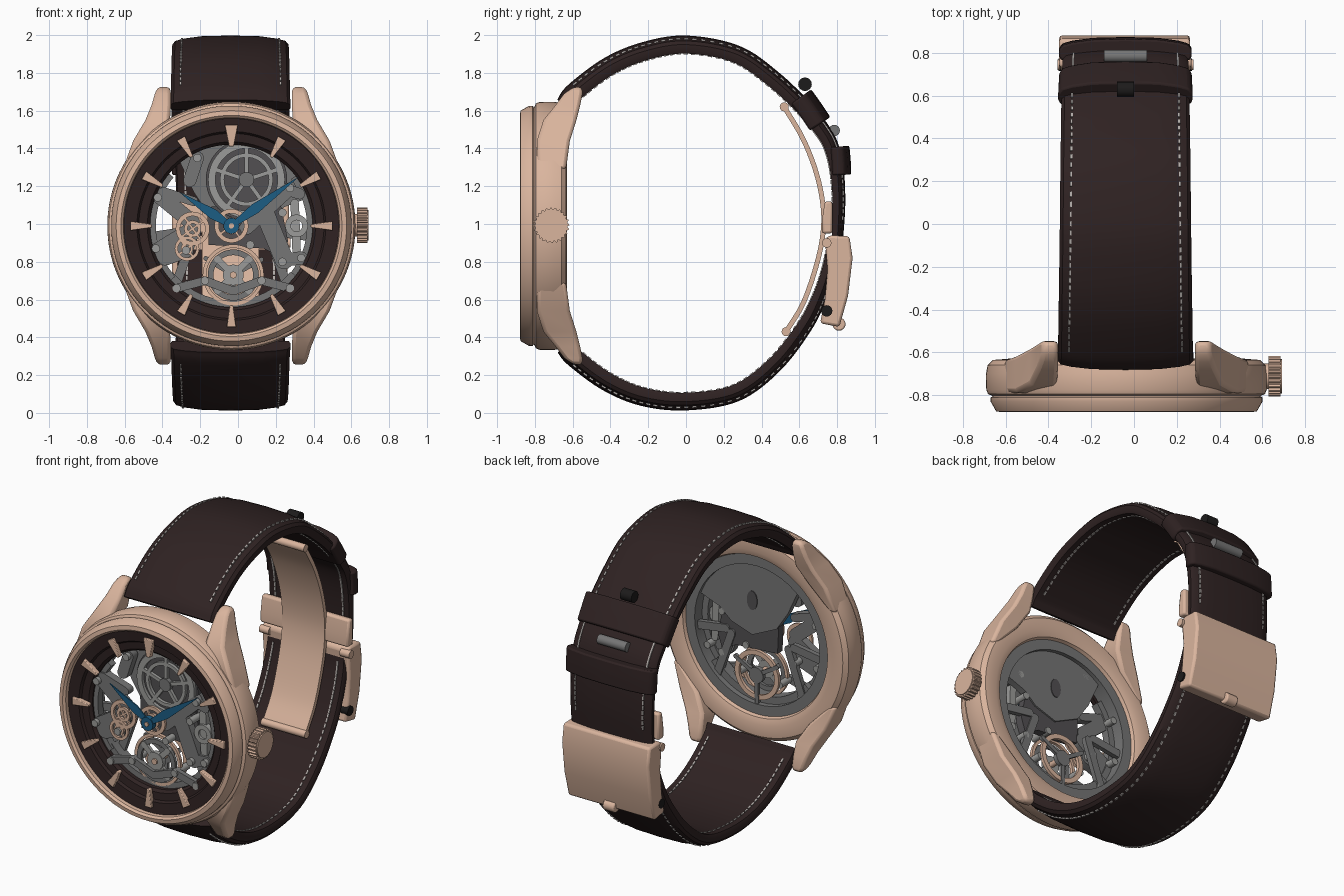
import bpy, bmesh, math
from mathutils import Vector

if "Cube" in bpy.data.objects:
    bpy.data.objects.remove(bpy.data.objects["Cube"])

CX, CZ = -0.035, 0.99          # centre of the watch head
SX = -0.04                     # strap centre line
TAU = math.tau

def material(name, r, g, b):
    m = bpy.data.materials.new(name)
    m.diffuse_color = (r, g, b, 1)
    m.use_nodes = True
    m.node_tree.nodes["Principled BSDF"].inputs["Base Color"].default_value = m.diffuse_color
    return m

GOLD = material("rose_gold", 0.70, 0.46, 0.34)
LEATHER = material("dark_brown_leather", 0.028, 0.016, 0.016)
STEEL = material("steel", 0.18, 0.18, 0.18)
DARK = material("dark_steel", 0.085, 0.08, 0.085)
LIGHT = material("light_steel", 0.33, 0.33, 0.32)
BLUE = material("blued_steel", 0.012, 0.11, 0.23)
THREAD = material("pale_thread", 0.45, 0.42, 0.40)
BLACK = material("black", 0.012, 0.011, 0.011)

def finish(name, bm, mat, bevel=0):
    bmesh.ops.recalc_face_normals(bm, faces=bm.faces)
    me = bpy.data.meshes.new(name)
    bm.to_mesh(me)
    bm.free()
    me.materials.append(mat)
    ob = bpy.data.objects.new(name, me)
    bpy.context.collection.objects.link(ob)
    if bevel:
        md = ob.modifiers.new("bevel", 'BEVEL')
        md.width, md.segments, md.limit_method = bevel, 2, 'ANGLE'
    return ob

def skin(bm, rings, closed=False):
    """Join equal loops of points into a skin, capped unless closed."""
    vs = [[bm.verts.new(p) for p in r] for r in rings]
    n, k = len(vs), len(vs[0])
    for i in range(n if closed else n - 1):
        a, b = vs[i], vs[(i + 1) % n]
        for j in range(k):
            bm.faces.new((a[j], a[(j + 1) % k], b[(j + 1) % k], b[j]))
    if not closed:
        bm.faces.new(vs[0])
        bm.faces.new(vs[-1])

def lathe(name, prof, mat, u=0, v=0, n=96):
    """Closed (radius, y) profile turned round the y axis at dial position u, v."""
    bm = bmesh.new()
    skin(bm, [[(CX + u + r * math.cos(TAU * i / n), y, CZ + v + r * math.sin(TAU * i / n))
               for r, y in prof] for i in range(n)], True)
    return finish(name, bm, mat)

def ring(name, u, v, r0, r1, y0, y1, mat):
    return lathe(name, [(r0, y0), (r1, y0), (r1, y1), (r0, y1)], mat, u, v, 48)

def plate(name, pts, y0, y1, mat, bevel=0):
    """Flat outline in dial coordinates, extruded in depth."""
    bm = bmesh.new()
    skin(bm, [[(CX + u, y, CZ + v) for u, v in pts] for y in (y0, y1)])
    return finish(name, bm, mat, bevel)

def cross(name, pts, x0, x1, mat, bevel=0):
    """(y, z) outline extruded along x."""
    bm = bmesh.new()
    skin(bm, [[(x, y, z) for y, z in pts] for x in (x0, x1)])
    return finish(name, bm, mat, bevel)

def circle(u, v, r, n=28):
    return [(u + r * math.cos(TAU * i / n), v + r * math.sin(TAU * i / n)) for i in range(n)]

def arc(r, a0, a1, n=20):
    return [(r * math.cos(math.radians(a0 + (a1 - a0) * i / n)),
             r * math.sin(math.radians(a0 + (a1 - a0) * i / n))) for i in range(n + 1)]

def bar(name, p, q, w, y0, y1, mat):
    a = math.atan2(q[1] - p[1], q[0] - p[0])
    pts = []
    for c, s in ((q, -0.5), (p, 0.5)):
        pts += [(c[0] + w / 2 * math.cos(a + math.pi * (s + i / 6)),
                 c[1] + w / 2 * math.sin(a + math.pi * (s + i / 6))) for i in range(7)]
    return plate(name, pts, y0, y1, mat)

def spokes(name, u, v, r, n, w, y0, y1, mat, turn=0.25):
    for i in range(n):
        a = TAU * (i / n + turn)
        bar(name, (u, v), (u + r * math.cos(a), v + r * math.sin(a)), w, y0, y1, mat)

def smooth_path(ctrl, per=8):
    """Points, tangents and outward normals along a rounded (y, z) path."""
    c = [Vector((0, y, z)) for y, z in ctrl]
    c = [2 * c[0] - c[1]] + c + [2 * c[-1] - c[-2]]
    pts = []
    for i in range(1, len(c) - 2):
        a, b, d, e = c[i - 1:i + 3]
        for k in range(per):
            t = k / per
            pts.append(0.5 * (2 * b + (d - a) * t + (2 * a - 5 * b + 4 * d - e) * t * t
                              + (3 * b - a - 3 * d + e) * t ** 3))
    pts.append(c[-2])
    out = []
    for i, p in enumerate(pts):
        t = (pts[min(i + 1, len(pts) - 1)] - pts[max(i - 1, 0)]).normalized()
        nrm = Vector((0, t.z, -t.y))
        if nrm.dot(p - Vector((0, 0, 1))) < 0:
            nrm.negate()
        out.append((p, t, nrm))
    return out

PADDED = [(-0.97, -.5), (-1, -.3), (-1, 0), (-.95, .2), (-.8, .33), (-.5, .46), (0, .5),
          (.5, .46), (.8, .33), (.95, .2), (1, 0), (1, -.3), (0.97, -.5)]
FLAT = [(-1, -.5), (-1, .5), (1, .5), (1, -.5)]

def sweep(name, ctrl, w, t, section, mat, bevel=0):
    """Sweep a section along a path; w and t are (start, end) half width and thickness."""
    path = smooth_path(ctrl)
    bm, rings = bmesh.new(), []
    for i, (p, _, n) in enumerate(path):
        f = i / (len(path) - 1)
        hw, th = w[0] + (w[1] - w[0]) * f, t[0] + (t[1] - t[0]) * f ** 2
        rings.append([p + n * (s * th) + Vector((SX + x * hw, 0, 0)) for x, s in section])
    skin(bm, rings)
    return finish(name, bm, mat, bevel)

# --- case: bezel, body and open back in one turned shape ---
lathe("case", [(.568, -.82), (.572, -.868), (.585, -.88), (.61, -.876), (.636, -.83), (.636, -.812),
               (.626, -.805), (.648, -.795), (.656, -.775), (.657, -.70), (.65, -.66), (.625, -.636),
               (.55, -.63), (.51, -.645), (.50, -.67), (.568, -.69)], GOLD, n=128)

# --- four lugs: (height, inner x, outer x, front y, back y) ---
LUG = [(.30, .53, .575, -.79, -.635), (.45, .39, .52, -.79, -.615), (.56, .325, .455, -.755, -.58),
       (.64, .32, .422, -.69, -.56), (.70, .32, .405, -.645, -.548), (.735, .325, .39, -.595, -.55)]
for sx in (-1, 1):
    for sz in (-1, 1):
        bm = bmesh.new()
        skin(bm, [[(CX + sx * a, f, CZ + sz * v), (CX + sx * b, f, CZ + sz * v),
                   (CX + sx * b, k, CZ + sz * v), (CX + sx * a, k, CZ + sz * v)]
                  for v, a, b, f, k in LUG])
        finish("lug", bm, GOLD, 0.018)

# --- crown ---
cross("crown", [(-.712 + r * math.cos(TAU * i / 96), .993 + r * math.sin(TAU * i / 96))
                for i in range(96) for r in [.094 if i % 4 < 2 else .085]], .63, .685, GOLD)
for nm, r, a, b in (("crown_cap", .08, .68, .692), ("crown_stem", .06, .59, .635)):
    cross(nm, circle(-.712, .993, r), a, b, GOLD)

# --- dial ring, hour markers, hands ---
lathe("dial_ring", [(.569, -.845), (.50, -.838), (.49, -.822), (.445, -.818), (.43, -.80),
                    (.43, -.775), (.569, -.775)], LEATHER)
for h in range(12):
    a, k = TAU * h / 12, (1.4 if h == 0 else 1)
    d, p = Vector((math.sin(a), math.cos(a))), Vector((math.cos(a), -math.sin(a)))
    plate("hour_marker", [d * r + p * s * k for r, s in
          ((.535, -.025), (.535, .025), (.42, .009), (.42, -.009))], -.858, -.825, GOLD, .004)
for nm, tip, y in (("hour_hand", (-.275, .178), -.85), ("minute_hand", (.36, .262), -.862)):
    t = Vector(tip)
    p = Vector((-t.y, t.x)).normalized()
    plate(nm, [-p * .012, t * .35 - p * .028, t, t * .35 + p * .028, p * .012], y, y + .008, BLUE)
plate("hand_hub", circle(0, 0, .042), -.868, -.835, BLUE)
plate("hand_pin", circle(0, 0, .014), -.875, -.76, GOLD)

# --- movement plates ---
ring("movement_ring", 0, 0, .44, .53, -.765, -.665, STEEL)
plate("upper_plate", arc(.46, 20, 128) + [(-.2, .18), (-.12, .06), (.05, -.02), (.2, .03), (.28, .1)],
      -.735, -.69, STEEL)
plate("middle_plate", [(-.13, .1), (.26, .12), (.3, -.08), (.27, -.17), (.17, -.12), (-.12, -.1)],
      -.75, -.70, DARK)
plate("back_oval", [(u * .6 + .05, v) for u, v in circle(0, .2, .06)], -.692, -.685, DARK)

# --- barrel and wheel ---
plate("barrel", circle(.08, .245, .215, 48), -.775, -.735, DARK)
for a, b in ((.165, .203), (.118, .14)):
    ring("barrel_wheel", .08, .245, a, b, -.795, -.77, LIGHT)
spokes("barrel_spoke", .08, .245, .17, 5, .022, -.795, -.77, LIGHT)
plate("barrel_hub", circle(.08, .245, .04), -.803, -.77, STEEL)

# --- left and right bridges ---
for a0, a1 in ((140, 222), (-38, 38)):
    plate("side_band", arc(.445, a0, a1) + arc(.40, a1, a0), -.79, -.74, STEEL)
BARS = [((-.38, .16), (-.21, .02), .085), ((-.39, -.14), (-.21, -.03), .10), ((-.36, .18), (-.2, .13), .05),
        ((-.35, -.17), (-.24, -.13), .08), ((.08, -.01), (.30, .19), .075), ((.18, .06), (.28, -.18), .10),
        ((.28, -.18), (.37, -.17), .07), ((.30, .19), (.36, .17), .06), ((-.18, .36), (-.22, .24), .07)]
for p, q, w in BARS:
    bar("side_bridge", p, q, w, -.80, -.75, STEEL)
bar("winding_column", (.335, .12), (.345, -.13), .045, -.785, -.73, LIGHT)
ring("winding_wheel", .345, .0, .03, .06, -.80, -.76, LIGHT)

# --- gold wheel train ---
for u, v, r in ((0, 0, .09), (-.205, -.015, .09), (-.235, -.12, .065)):
    ring("train_wheel", u, v, r * .74, r, -.815, -.80, GOLD)
    ring("train_wheel_inner", u, v, r * .3, r * .5, -.815, -.80, GOLD)
    spokes("train_spoke", u, v, r * .8, 4, .012, -.812, -.80, GOLD, .1)

# --- balance cage, seen from front and back ---
ring("balance_gold_rim", .01, -.26, .143, .162, -.775, -.755, GOLD)
ring("balance_rim", .01, -.26, .105, .135, -.79, -.77, STEEL)
spokes("balance_spoke", .01, -.26, .12, 4, .035, -.795, -.775, LIGHT, .125)
plate("balance_hub", circle(.01, -.26, .055), -.80, -.77, LIGHT)
plate("balance_pivot", circle(.01, -.26, .018), -.81, -.68, GOLD)
ring("cage_back_rim", .01, -.26, .125, .155, -.695, -.675, GOLD)
spokes("cage_back_arm", .01, -.26, .17, 3, .025, -.69, -.67, STEEL, .08)
plate("cage_back_hub", circle(.01, -.26, .05), -.695, -.668, STEEL)

# --- lower bridge and back arms ---
LOW = [(-.29, -.33), (-.14, -.29), (.01, -.345), (.16, -.29), (.31, -.33)]
for p, q in zip(LOW, LOW[1:]):
    bar("lower_bridge", p, q, .045, -.815, -.785, STEEL)
plate("lower_plate", arc(.445, 218, 322) + arc(.395, 322, 218), -.775, -.70, STEEL)
for s in (-1, 1):
    bar("back_arm", (s * .2, -.05), (s * .3, -.33), .05, -.72, -.69, STEEL)
    bar("back_arm", (s * .24, -.03), (s * .44, -.06), .05, -.72, -.69, STEEL)
SCREWS = [(-.39, .15), (-.4, -.12), (-.24, -.13), (.27, .07), (.31, .2), (.1, -.1), (.27, -.19),
          (.37, -.17), (-.29, -.33), (.31, -.33), (-.14, -.29), (.16, -.29), (-.18, .36)]
for u, v in SCREWS:
    plate("screw", circle(u, v, .022, 16), -.825, -.69, LIGHT)

# --- strap halves with stitching ---
UPPER = [(-.64, 1.63), (-.59, 1.70), (-.41, 1.835), (-.22, 1.915), (0, 1.95), (.265, 1.90), (.46, 1.77),
         (.63, 1.61), (.72, 1.50), (.77, 1.41), (.80, 1.28), (.81, 1.1), (.80, .90)]
LOWER = [(-.64, .35), (-.59, .29), (-.42, .165), (-.23, .085), (0, .06), (.265, .105), (.47, .255),
         (.63, .46), (.71, .62), (.76, .78), (.775, .90)]
for nm, ctrl, w1 in (("upper_strap", UPPER, .285), ("lower_strap", LOWER, .275)):
    sweep(nm, ctrl, (.318, w1), (.10, .06), PADDED, LEATHER)
    path, bm = smooth_path(ctrl, 6), bmesh.new()
    for i, (p, t, n) in enumerate(path[7:-4]):
        f = (i + 7) / (len(path) - 1)
        x, th = .268 + (w1 - .318) * f, .10 - .04 * f ** 2
        for s in (-1, 1):
            for h in (.32 * th, -.5 * th):
                c = p + n * h + Vector((SX + s * x, 0, 0))
                skin(bm, [[c + t * e + n * b + Vector((a, 0, 0)) for a, b in
                           ((-.005, -.005), (.005, -.005), (.005, .005), (-.005, .005))]
                          for e in (-.012, .012)])
    finish(nm + "_stitches", bm, THREAD)

# --- strap keepers, tongue and slot ---
sweep("large_keeper", [(.61, 1.675), (.66, 1.605), (.71, 1.53)], (.315, .31), (.13, .13), PADDED, LEATHER, .01)
sweep("small_keeper", [(.815, 1.41), (.822, 1.335), (.825, 1.26)], (.31, .31), (.10, .10), PADDED, LEATHER, .01)
cross("tongue_end", circle(.63, 1.74, .036, 16), -.08, .0, BLACK)
cross("buckle_bar", circle(.785, 1.495, .03, 16), -.14, .06, STEEL)

# --- folding clasp ---
BLADE = [(.52, 1.62), (.62, 1.45), (.69, 1.27), (.725, 1.1), (.725, .95), (.69, .78), (.62, .58), (.53, .43)]
sweep("clasp_blade", BLADE, (.15, .15), (.026, .026), FLAT, GOLD)
for y, z in (BLADE[0], BLADE[-1]):
    cross("blade_hinge", circle(y, z, .024, 16), SX - .155, SX + .155, GOLD)
cross("clasp_bar", [(.72, .95), (.72, 1.02), (.735, 1.12), (.775, 1.12), (.775, .95)], SX - .31, SX + .31, GOLD, .012)
cross("clasp_cover", [(.735, .92), (.76, .94), (.865, .935), (.882, .82), (.858, .62), (.812, .455),
                      (.71, .475), (.735, .6), (.75, .76)], -.35, .262, GOLD, .014)
cross("clasp_hook", circle(.81, .47, .035, 16), SX - .04, SX + .04, GOLD, .008)
for s in (-1, 1):
    cross("clasp_pin", circle(.745, .54, .03, 16), SX + s * .25, SX + s * .312, BLACK)
    cross("clasp_screw", circle(.745, .90, .025, 16), SX + s * .25, SX + s * .318, GOLD)

# --- smooth shading with sharp edges kept ---
bpy.ops.object.select_all(action='SELECT')
bpy.context.view_layer.objects.active = bpy.context.scene.objects[0]
bpy.ops.object.shade_smooth_by_angle(angle=math.radians(35))
